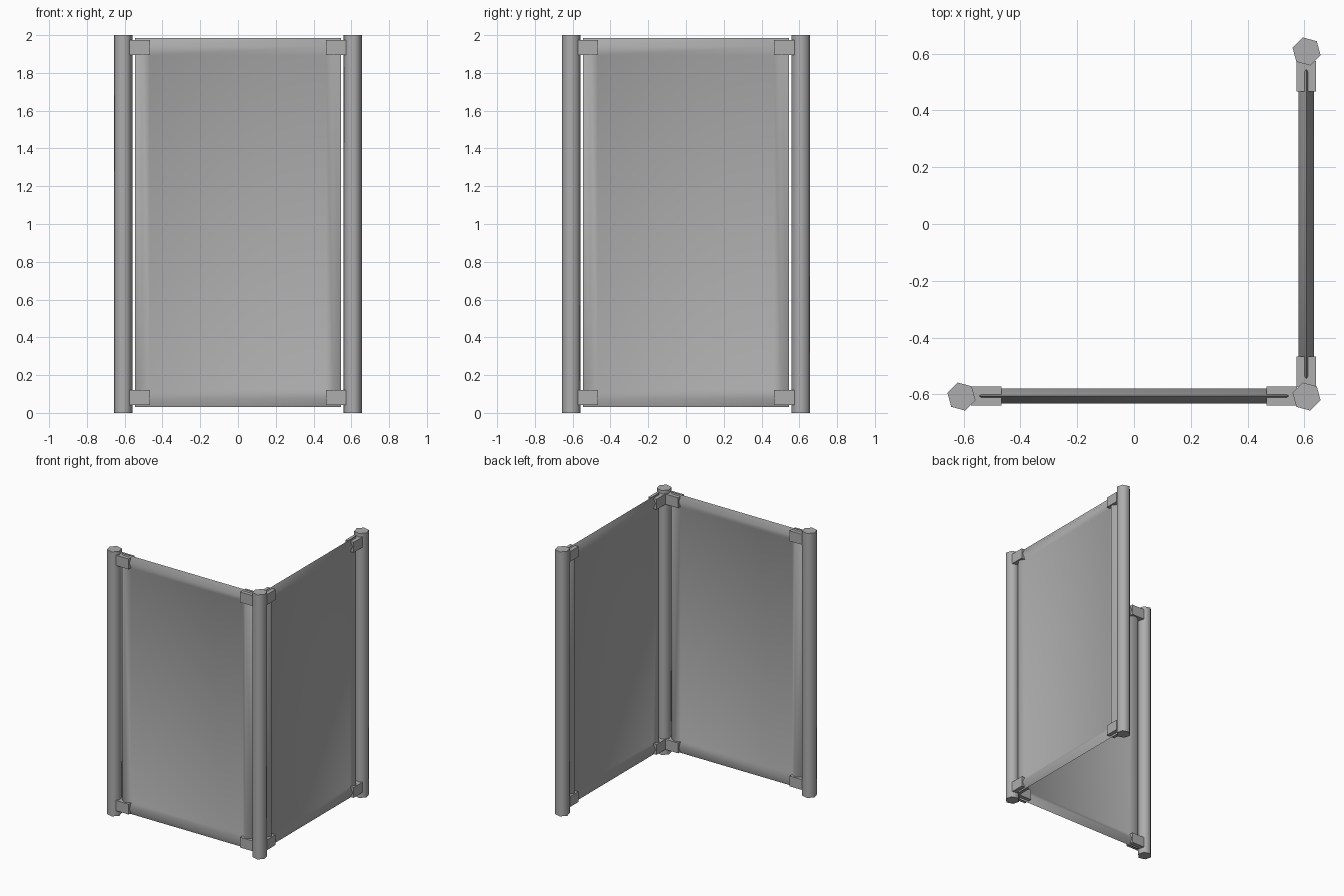
import bpy, bmesh, math
from mathutils import Matrix, Vector

if "Cube" in bpy.data.objects:
    bpy.data.objects.remove(bpy.data.objects["Cube"], do_unlink=True)

GREY = (0.42, 0.42, 0.42, 1.0)
mat = bpy.data.materials.new("plain grey")
mat.diffuse_color = GREY
mat.use_nodes = True
mat.node_tree.nodes["Principled BSDF"].inputs["Base Color"].default_value = GREY

C = 0.608          # distance of the posts from the centre
MID = 1.008        # middle height of the panels


def finish(bm, name, matrix, smooth=None):
    """Turn a bmesh into a coloured object."""
    bmesh.ops.recalc_face_normals(bm, faces=bm.faces)
    bm.transform(matrix)
    mesh = bpy.data.meshes.new(name)
    bm.to_mesh(mesh)
    bm.free()
    mesh.materials.append(mat)
    obj = bpy.data.objects.new(name, mesh)
    bpy.context.collection.objects.link(obj)
    if smooth:
        bpy.ops.object.select_all(action='DESELECT')
        obj.select_set(True)
        bpy.context.view_layer.objects.active = obj
        bpy.ops.object.shade_smooth_by_angle(angle=math.radians(smooth))
    return obj


def post(name, x, y):
    """Six-sided upright, slightly turned."""
    bm = bmesh.new()
    bmesh.ops.create_cone(bm, cap_ends=True, segments=6, radius1=0.051,
                          radius2=0.051, depth=2.0)
    turn = Matrix.Rotation(math.radians(15), 4, 'Z')
    finish(bm, name, Matrix.Translation((x, y, 1.0)) @ turn, 65)


def panel(name, matrix):
    """Thin sheet with a diamond-section frame around it."""
    bm = bmesh.new()

    def ring(half_x, half_z, y):
        return [bm.verts.new((sx * half_x, y, sz * half_z))
                for sx, sz in ((-1, -1), (1, -1), (1, 1), (-1, 1))]

    outer = ring(0.545, 0.976, 0)
    for side in (-1, 1):
        ridge = ring(0.506, 0.931, side * 0.027)
        inner = ring(0.467, 0.886, side * 0.004)
        for a, b in ((outer, ridge), (ridge, inner)):
            for i in range(4):
                j = (i + 1) % 4
                bm.faces.new((a[i], a[j], b[j], b[i]))
        bm.faces.new(inner)
    finish(bm, name, matrix, 66)


def clamp(name, matrix, x, z):
    """Block joining a panel corner to a post."""
    bm = bmesh.new()
    bmesh.ops.create_cube(bm, size=1.0)
    bm.transform(Matrix.Translation((x, 0, z)) @ Matrix.Diagonal((0.108, 0.068, 0.078, 1)))
    finish(bm, name, matrix)


# Uprights
post("right_post", -C, -C)
post("corner_post", C, -C)
post("left_post", C, C)

# Two panels at a right angle, each held by four clamps
front = Matrix.Translation((0, -C + 0.002, MID))
side = Matrix.Translation((C - 0.001, 0, MID)) @ Matrix.Rotation(math.pi / 2, 4, 'Z')
for label, place in (("front", front), ("side", side)):
    panel(label + "_panel", place)
    for end, sx in (("near", -1), ("far", 1)):
        for level, sz in (("lower", -1), ("upper", 1)):
            clamp(f"{label}_{level}_{end}_clamp", place, sx * 0.52, sz * 0.927)
